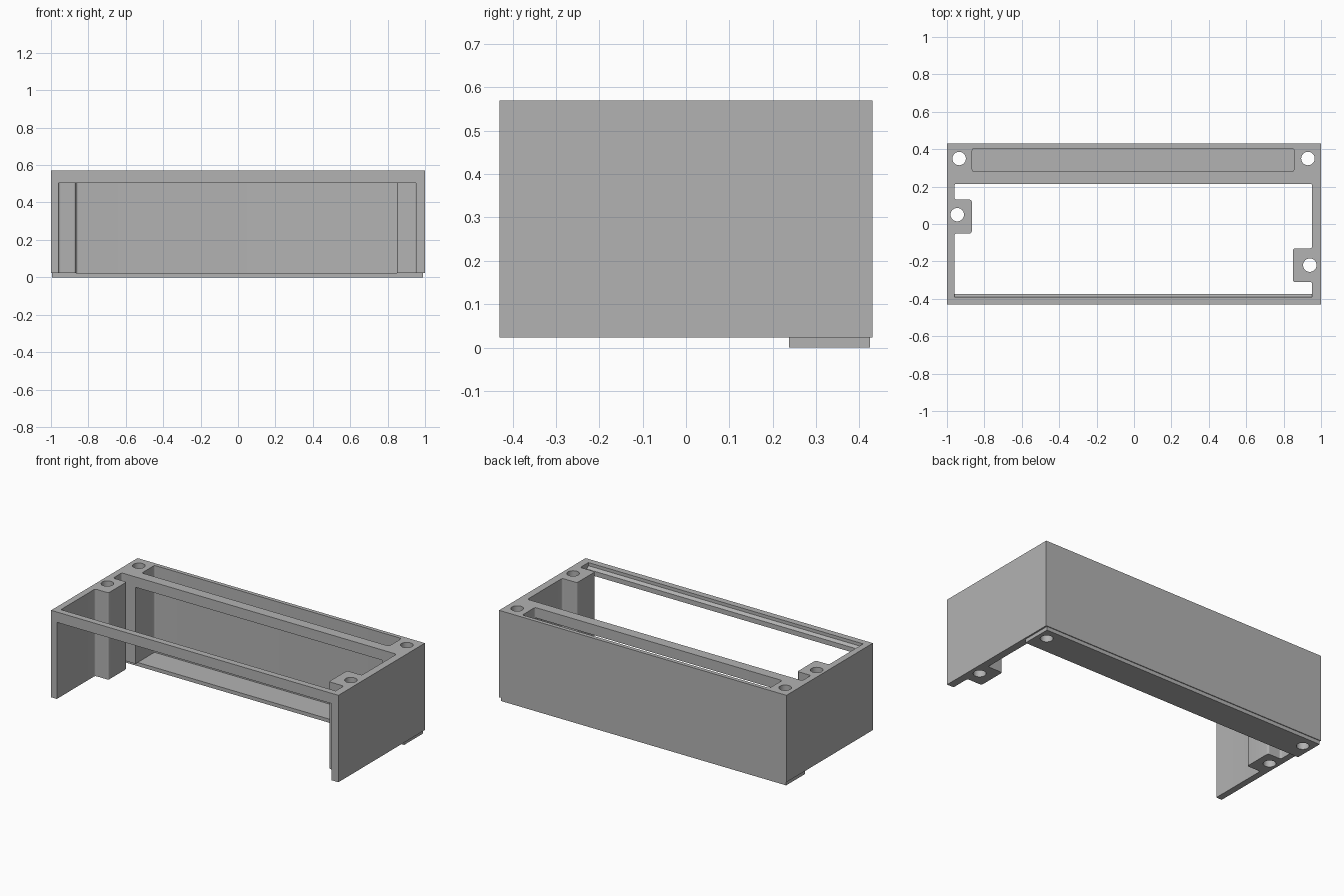
import bpy, bmesh
from mathutils import Vector

if "Cube" in bpy.data.objects:
    bpy.data.objects.remove(bpy.data.objects["Cube"])

grey = bpy.data.materials.new("plain grey")
grey.diffuse_color = (0.45, 0.45, 0.45, 1)
grey.use_nodes = True
grey.node_tree.nodes["Principled BSDF"].inputs["Base Color"].default_value = grey.diffuse_color

TOP, BASE, LINTEL = 0.57, 0.023, 0.505   # roof, body underside, underside of the bars
LEFT, RIGHT = -0.96, 0.953               # inner faces of the side walls


def rounded(points, r, keep=0, n=5):
    """Fillet every corner of a polygon, leaving the first `keep` corners sharp."""
    out = []
    for i, p in enumerate(points):
        p = Vector(p)
        if i < keep:
            out.append(p)
            continue
        a = p + (Vector(points[i - 1]) - p).normalized() * r
        b = p + (Vector(points[(i + 1) % len(points)]) - p).normalized() * r
        for k in range(n + 1):
            t = k / n
            out.append(a * (1 - t) ** 2 + p * 2 * t * (1 - t) + b * t ** 2)
    return out


def rect(x0, x1, y0, y1):
    return [(x0, y0), (x1, y0), (x1, y1), (x0, y1)]


def prism(name, plan, z0, z1):
    bm = bmesh.new()
    face = bm.faces.new([bm.verts.new((p[0], p[1], z0)) for p in plan])
    ext = bmesh.ops.extrude_face_region(bm, geom=[face])["geom"]
    bmesh.ops.translate(bm, vec=(0, 0, z1 - z0),
                        verts=[v for v in ext if isinstance(v, bmesh.types.BMVert)])
    bmesh.ops.recalc_face_normals(bm, faces=bm.faces)
    me = bpy.data.meshes.new(name)
    bm.to_mesh(me)
    bm.free()
    me.materials.append(grey)
    ob = bpy.data.objects.new(name, me)
    bpy.context.collection.objects.link(ob)
    return ob


def drill(name, x, y):
    bpy.ops.mesh.primitive_cylinder_add(vertices=32, radius=0.036, depth=2, location=(x, y, 0.3))
    ob = bpy.context.object
    ob.name = name
    ob.data.materials.append(grey)
    return ob


def cut(target, cutters):
    bpy.context.view_layer.objects.active = target
    for c in cutters:
        m = target.modifiers.new("cut", 'BOOLEAN')
        m.operation, m.solver, m.object = 'DIFFERENCE', 'EXACT', c
        bpy.ops.object.modifier_apply(modifier=m.name)
        bpy.data.objects.remove(c)


def smooth(ob):
    bpy.ops.object.select_all(action='DESELECT')
    ob.select_set(True)
    bpy.context.view_layer.objects.active = ob
    bpy.ops.object.shade_smooth_by_angle(angle=0.6)


# Body: a solid block, opened from above with two screw bosses left on the side walls
body = prism("body", rect(-1, 1, -0.43, 0.43), BASE, TOP)
opening = [(LEFT, -0.39), (RIGHT, -0.39), (RIGHT, -0.31), (0.85, -0.31), (0.85, -0.13),
           (RIGHT, -0.13), (RIGHT, 0.215), (LEFT, 0.215), (LEFT, 0.13), (-0.867, 0.13),
           (-0.867, -0.05), (LEFT, -0.05)]
cutters = [
    prism("opening_cutter", rounded(opening, 0.013, keep=2), -0.5, 1),
    # open front below the front bar
    prism("front_cutter", rect(LEFT, RIGHT, -0.6, -0.36), -0.5, LINTEL),
    # rear pocket, and its window below the middle bar
    prism("pocket_cutter", rounded(rect(-0.865, 0.855, 0.28, 0.405), 0.013), -0.5, 1),
    prism("window_cutter", rect(-0.865, 0.855, 0.18, 0.32), -0.5, LINTEL),
]
cutters += [drill("hole_cutter", *p)
            for p in [(-0.935, 0.35), (0.93, 0.35), (-0.945, 0.05), (0.94, -0.22)]]
cut(body, cutters)
smooth(body)

# Foot plate closing the pocket underneath
foot = prism("foot_plate", rect(-0.995, 0.99, 0.238, 0.425), 0, BASE)
cut(foot, [drill("hole_cutter", x, 0.35) for x in (-0.935, 0.93)])
smooth(foot)

# Sloped lip along the inside of the front bar
lip = prism("front_bar_lip", [(-0.39, LINTEL), (-0.375, LINTEL), (-0.375, 0.535), (-0.39, 0.55)],
            LEFT, RIGHT)
for v in lip.data.vertices:
    v.co = (v.co.z, v.co.x, v.co.y)
